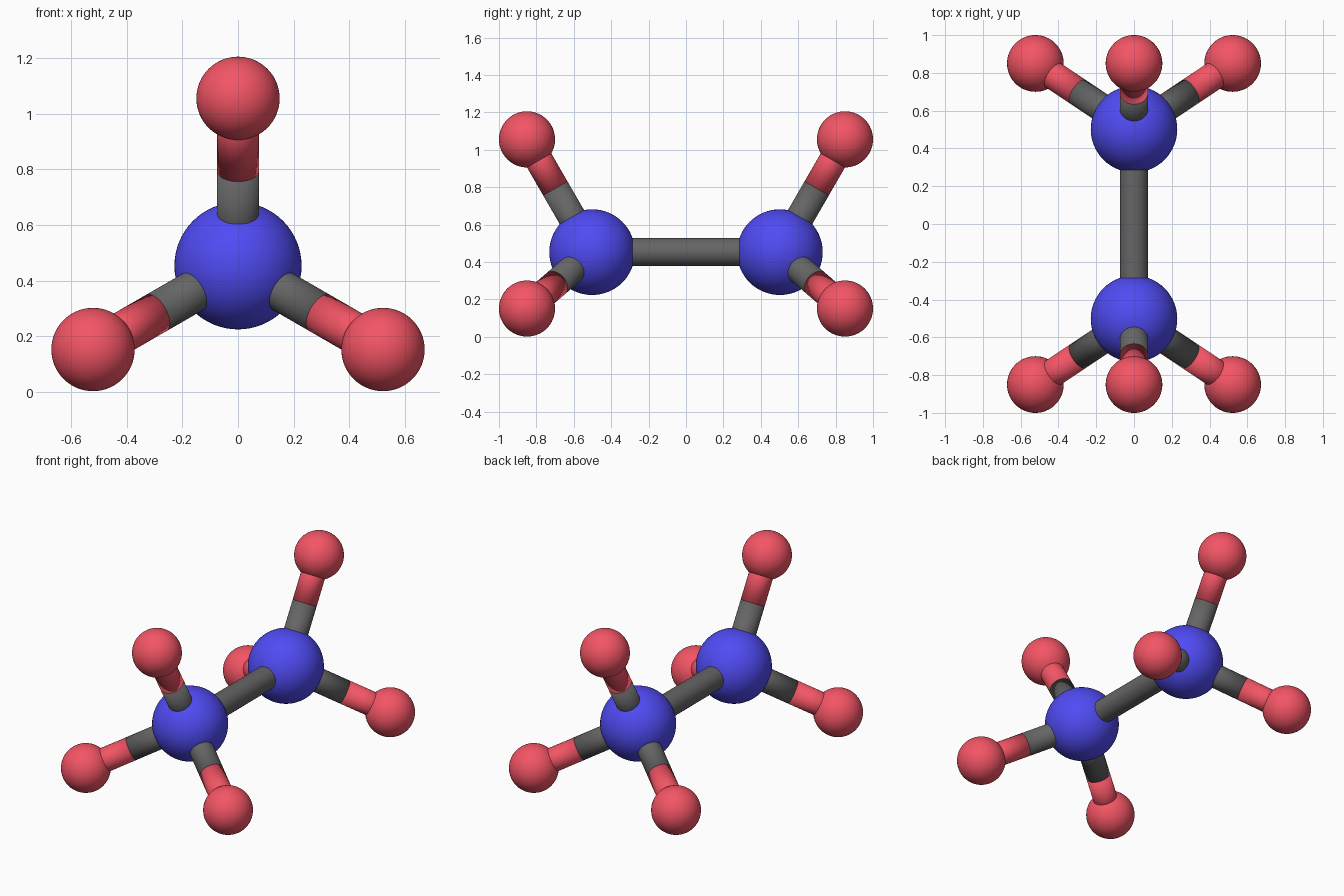
import bpy
from math import sin, cos, radians
from mathutils import Vector

if "Cube" in bpy.data.objects:
    bpy.data.objects.remove(bpy.data.objects["Cube"])

CENTRE_Z = 0.453   # height of the large balls
SPREAD = 0.603     # radial distance of the small balls from the axis
SPLIT = 0.565      # where each outer rod changes colour


def material(name, colour):
    mat = bpy.data.materials.new(name)
    mat.diffuse_color = (*colour, 1)
    mat.use_nodes = True
    mat.node_tree.nodes["Principled BSDF"].inputs["Base Color"].default_value = mat.diffuse_color
    return mat


BLUE = material("blue", (0.08, 0.07, 0.9))
RED = material("red", (0.9, 0.09, 0.13))
GREY = material("grey", (0.13, 0.13, 0.13))


def finish(name, mat, soft=False):
    obj = bpy.context.object
    obj.name = name
    obj.data.materials.append(mat)
    if soft:
        bpy.ops.object.shade_smooth()
    else:
        bpy.ops.object.shade_smooth_by_angle(angle=radians(40))
    return obj


def ball(name, centre, radius, mat):
    bpy.ops.mesh.primitive_uv_sphere_add(segments=64, ring_count=32,
                                         radius=radius, location=centre)
    return finish(name, mat)


def rod(name, start, end, mat, soft=False, radius=0.075):
    axis = end - start
    bpy.ops.mesh.primitive_cylinder_add(vertices=48, radius=radius,
                                        depth=axis.length,
                                        location=(start + end) / 2)
    obj = finish(name, mat, soft)
    obj.rotation_mode = 'QUATERNION'
    obj.rotation_quaternion = axis.to_track_quat('Z', 'Y')
    return obj


# Two clusters, mirrored front to back
hubs = {}
for end, side in (("front", -1), ("back", 1)):
    hub = Vector((0, side * 0.502, CENTRE_Z))
    hubs[end] = hub
    ball(f"{end}_large_ball", hub, 0.229, BLUE)

    # Three small balls, each on a two-colour rod
    for place, angle in (("top", 90), ("left", 210), ("right", 330)):
        a = radians(angle)
        tip = Vector((SPREAD * cos(a), side * 0.85, CENTRE_Z + SPREAD * sin(a)))
        split = hub.lerp(tip, SPLIT)
        ball(f"{end}_{place}_small_ball", tip, 0.15, RED)
        rod(f"{end}_{place}_inner_rod", hub, split, GREY, soft=True)
        rod(f"{end}_{place}_outer_rod", split, tip, RED, soft=True)

# Rod joining the two large balls
rod("central_rod", hubs["front"], hubs["back"], GREY)
